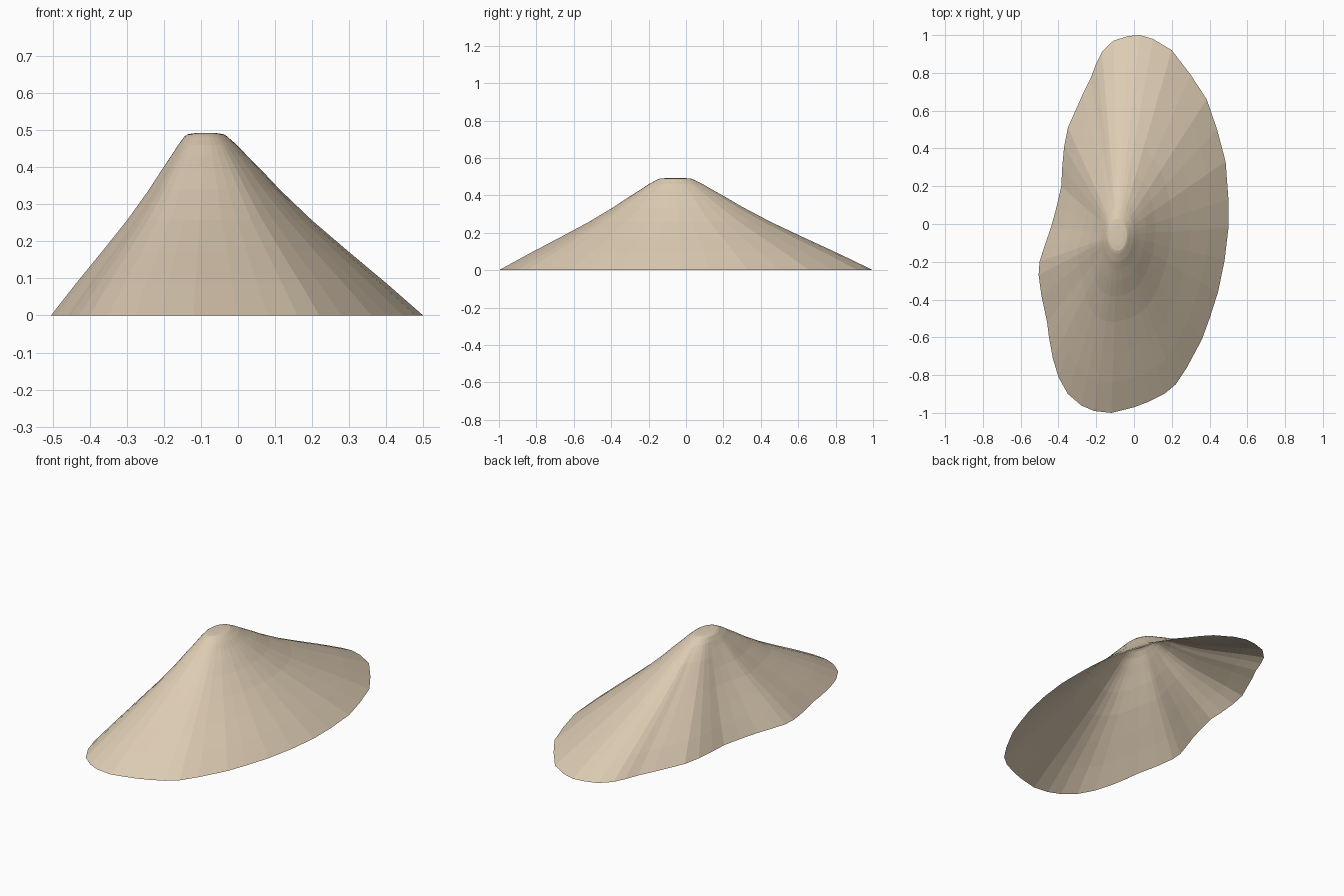
import bpy, bmesh, math

if "Cube" in bpy.data.objects:
    bpy.data.objects.remove(bpy.data.objects["Cube"])

# Ground outline of the hill, anticlockwise from the back
OUTLINE = [(0.03, 1.0), (-0.03, 0.995), (-0.11, 0.97), (-0.17, 0.91), (-0.2, 0.85),
           (-0.23, 0.77), (-0.27, 0.69), (-0.31, 0.6), (-0.35, 0.51), (-0.37, 0.41),
           (-0.38, 0.3), (-0.385, 0.2), (-0.41, 0.09), (-0.44, -0.02), (-0.475, -0.12),
           (-0.5, -0.2), (-0.505, -0.27), (-0.49, -0.38), (-0.46, -0.52), (-0.45, -0.6),
           (-0.43, -0.71), (-0.4, -0.81), (-0.35, -0.9), (-0.28, -0.96), (-0.21, -0.99),
           (-0.12, -1.0), (0, -0.97), (0.08, -0.94), (0.16, -0.9), (0.22, -0.85),
           (0.28, -0.76), (0.36, -0.61), (0.4, -0.5), (0.445, -0.36), (0.48, -0.19),
           (0.5, -0.02), (0.5, 0.13), (0.485, 0.33), (0.44, 0.5), (0.385, 0.66),
           (0.3, 0.79), (0.2, 0.92), (0.1, 0.98)]

# Slope profile: (fraction from summit rim to outline, height)
SLOPE = [(1, 0), (0.81, 0.088), (0.62, 0.172), (0.43, 0.258), (0.27, 0.339),
         (0.17, 0.395), (0.1, 0.432), (0.05, 0.46), (0, 0.483)]
# Rounded summit: (fraction of summit radius, height)
SUMMIT = [(0.85, 0.489), (0.55, 0.492)]
CX, CY, RX, RY = -0.087, -0.057, 0.058, 0.1


def summit_point(x, y, k=1.0):
    a = math.atan2(y - CY, (x - CX) * 2)
    return CX + k * RX * math.cos(a), CY + k * RY * math.sin(a)


bm = bmesh.new()
rings = []
for f, z in SLOPE:
    ring = []
    for x, y in OUTLINE:
        sx, sy = summit_point(x, y)
        ring.append(bm.verts.new((sx + (x - sx) * f, sy + (y - sy) * f, z)))
    rings.append(ring)
for k, z in SUMMIT:
    rings.append([bm.verts.new((*summit_point(x, y, k), z)) for x, y in OUTLINE])

# Open-bottomed shell: bands between rings, fan at the peak
n = len(OUTLINE)
for lo, hi in zip(rings, rings[1:]):
    for i in range(n):
        j = (i + 1) % n
        bm.faces.new((lo[i], lo[j], hi[j], hi[i]))
peak = bm.verts.new((CX, CY, 0.493))
for i in range(n):
    bm.faces.new((rings[-1][i], rings[-1][(i + 1) % n], peak))

mesh = bpy.data.meshes.new("hill")
bm.to_mesh(mesh)
bm.free()
hill = bpy.data.objects.new("hill", mesh)
bpy.context.collection.objects.link(hill)

mat = bpy.data.materials.new("sand")
mat.diffuse_color = (0.72, 0.6, 0.45, 1)
mat.use_nodes = True
mat.node_tree.nodes["Principled BSDF"].inputs["Base Color"].default_value = mat.diffuse_color
mesh.materials.append(mat)
